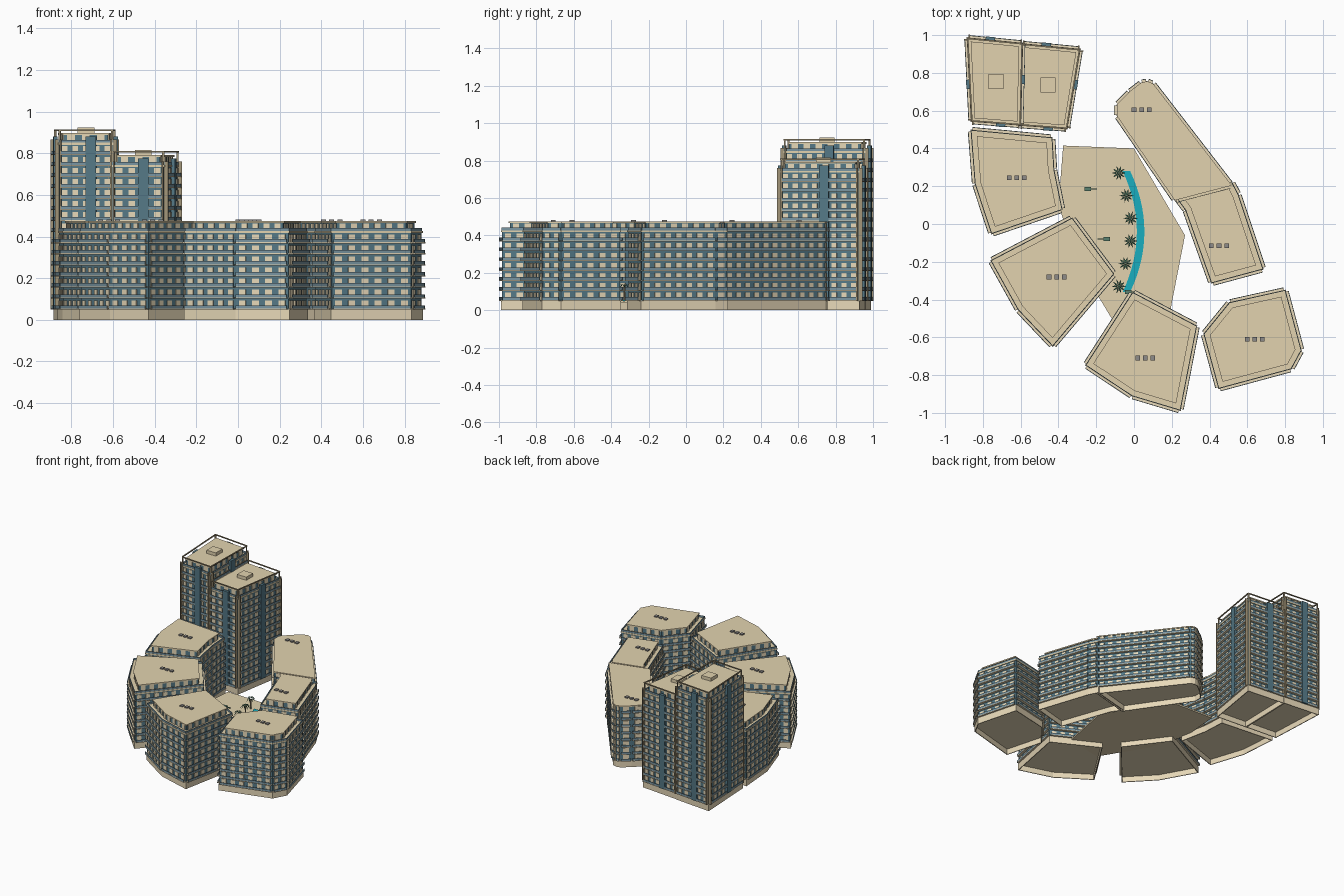
import bpy, bmesh, math
from mathutils import Vector

if "Cube" in bpy.data.objects:
    bpy.data.objects.remove(bpy.data.objects["Cube"])

COLORS = {
    "stone": (0.80, 0.69, 0.48, 1), "roof": (0.76, 0.65, 0.43, 1),
    "glass": (0.09, 0.19, 0.24, 1), "rail": (0.19, 0.30, 0.36, 1),
    "bronze": (0.36, 0.30, 0.19, 1), "metal": (0.27, 0.26, 0.25, 1),
    "water": (0.01, 0.42, 0.52, 1), "leaf": (0.04, 0.11, 0.07, 1),
    "bench": (0.10, 0.22, 0.16, 1),
}
MATS = {}
for key, col in COLORS.items():
    MATS[key] = bpy.data.materials.new(key)
    MATS[key].diffuse_color = col

PARTS = {}
BASE, FLOOR = 0.05, 0.053


def part(name, mat):
    if name not in PARTS:
        PARTS[name] = (bmesh.new(), mat)
    return PARTS[name][0]


def ccw(pts):
    pts = [Vector(p) for p in pts]
    area = sum(a.x * b.y - b.x * a.y for a, b in zip(pts, pts[1:] + pts[:1]))
    return pts if area > 0 else pts[::-1]


def prism(name, mat, pts, z0, z1):
    bm, pts = part(name, mat), ccw(pts)
    lo = [bm.verts.new((p.x, p.y, z0)) for p in pts]
    hi = [bm.verts.new((p.x, p.y, z1)) for p in pts]
    bm.faces.new(lo[::-1])
    bm.faces.new(hi)
    for i in range(len(pts)):
        j = (i + 1) % len(pts)
        bm.faces.new((lo[i], lo[j], hi[j], hi[i]))


def inset(pts, d):
    pts, out = ccw(pts), []
    for i, p in enumerate(pts):
        a = (p - pts[i - 1]).normalized()
        b = (pts[(i + 1) % len(pts)] - p).normalized()
        na, nb = Vector((-a.y, a.x)), Vector((-b.y, b.x))
        out.append(p + (na + nb) * (d / (1 + na.dot(nb))))
    return out


def edges(pts):
    pts = ccw(pts)
    for a, b in zip(pts, pts[1:] + pts[:1]):
        t = (b - a).normalized()
        yield a, t, Vector((t.y, -t.x)), (b - a).length


def strip(name, mat, edge, s0, s1, d0, d1, z0, z1):
    # box along a wall edge: s = distance along it, d = distance outwards
    a, t, n, _ = edge
    prism(name, mat, [a + t * s0 + n * d0, a + t * s1 + n * d0,
                      a + t * s1 + n * d1, a + t * s0 + n * d1], z0, z1)


def box(name, mat, x, y, sx, sy, z0, z1):
    prism(name, mat, [(x - sx / 2, y - sy / 2), (x + sx / 2, y - sy / 2),
                      (x + sx / 2, y + sy / 2), (x - sx / 2, y + sy / 2)], z0, z1)


def hollow_base(tag, outline):
    # plinth open underneath: mitred walls and a deck
    outer, inner = inset(outline, 0), inset(outline, 0.006)
    for i in range(len(outer)):
        prism(tag + "_base", "stone", [outer[i - 1], outer[i], inner[i], inner[i - 1]], 0, BASE)
    prism(tag + "_base_deck", "stone", inset(outline, 0.003), BASE - 0.008, BASE - 0.001)


def panels(tag, wall, z, pitch=0.062):
    # stone piers between the windows of one floor
    for e in edges(wall):
        n = max(1, round(e[3] / pitch))
        step = e[3] / n
        for k in range(n):
            s = (k + 0.5) * step
            strip(tag + "_wall_panels", "stone", e, s - step * .26, s + step * .26,
                  -0.003, 0.004, z + 0.004, z + FLOOR - 0.01)


def storeys(tag, wall, count, pitch=0.062, depth=0.02):
    # glass core with a stone pier grid and balconies on each edge
    prism(tag + "_glass_walls", "glass", wall, BASE, BASE + count * FLOOR - 0.004)
    for f in range(count):
        z = BASE + f * FLOOR
        panels(tag, wall, z, pitch)
        for e in edges(wall):
            m = min(0.004, e[3] * 0.1)
            strip(tag + "_balcony_slabs", "stone", e, m, e[3] - m, -0.002, depth, z, z + 0.005)
            strip(tag + "_balcony_rails", "rail", e, m, e[3] - m, depth - 0.004, depth - 0.001,
                  z + 0.005, z + 0.02)


def top_floor(tag, wall, z, d):
    # terrace deck, rail, recessed storey and flat roof
    prism(tag + "_terrace", "roof", inset(wall, -0.005), z - 0.004, z + 0.006)
    for e in edges(wall):
        strip(tag + "_terrace_rail", "rail", e, 0, e[3], 0, 0.003, z + 0.006, z + 0.02)
    inner = inset(wall, d)
    prism(tag + "_top_glass", "glass", inner, z, z + FLOOR - 0.006)
    panels(tag, inner, z)
    prism(tag + "_roof", "roof", inset(inner, -0.007), z + FLOOR - 0.009, z + FLOOR)


def block(tag, outline, vents, setback=True):
    wall = inset(outline, 0.012)
    hollow_base(tag, inset(outline, 0.006))
    top = BASE + 7 * FLOOR
    storeys(tag, wall, 7 if setback else 8)
    if setback:
        top_floor(tag, wall, top, 0.033)
    else:
        prism(tag + "_roof", "roof", inset(wall, -0.005), top + FLOOR - 0.008, top + FLOOR)
    for k in (-1, 0, 1):
        box(tag + "_roof_vents", "metal", vents[0] + k * 0.04, vents[1], 0.024, 0.026,
            top + FLOOR, top + FLOOR + 0.008)


def tower(tag, outline, count, room, frame_top):
    wall = inset(outline, 0.014)
    top = BASE + count * FLOOR
    hollow_base(tag, inset(outline, 0.008))
    storeys(tag, wall, count, 0.055, 0.018)
    top_floor(tag, wall, top, 0.022)
    for e in edges(wall):
        mid = e[3] / 2 + 0.025
        # dark glazed stair strip, corner fins and roof frame
        strip(tag + "_stair_glass", "glass", e, mid - 0.025, mid + 0.025, 0, 0.02, BASE, top + 0.035)
        for s in (0.006, e[3] - 0.006):
            strip(tag + "_corner_fins", "bronze", e, s - 0.004, s + 0.004, 0, 0.021, BASE, top + 0.022)
        strip(tag + "_roof_frame", "bronze", e, 0, e[3], -0.004, 0.004, frame_top - 0.007, frame_top)
        for s in (0.0, e[3] - 0.007):
            strip(tag + "_roof_frame_posts", "bronze", e, s, s + 0.007, -0.004, 0.003, top, frame_top - 0.007)
    box(tag + "_lift_room", "roof", room[0], room[1], 0.08, 0.08, top + FLOOR - 0.001, top + FLOOR + 0.025)


# towers, sharing their middle wall
tower("tall_tower", [(-0.895, .998), (-0.578, .967), (-0.589, .511), (-0.872, .533)], 15, (-0.73, 0.755), 0.915)
tower("short_tower", [(-0.605, .967), (-0.272, .935), (-0.345, .492), (-0.616, .512)], 13, (-0.455, 0.735), 0.81)

# ring of residential blocks
block("west_block", [(-.873, .507), (-.425, .465), (-.415, .29), (-.37, .07), (-.76, -.063), (-.85, .21)],
      (-0.62, 0.245))
block("southwest_block", [(-.325, .043), (-.095, -.265), (-.43, -.66), (-.62, -.46), (-.77, -.19)],
      (-0.41, -0.28))
block("south_block", [(-.01, -.35), (.342, -.535), (.252, -.998), (-.015, -.918), (-.268, -.75)],
      (0.06, -0.71))
block("southeast_block", [(.807, -.34), (.895, -.67), (.838, -.775), (.442, -.882), (.36, -.58), (.5, -.408)],
      (0.64, -0.61))
block("east_block", [(.522, .232), (.56, .16), (.695, -.245), (.405, -.323), (.265, .07), (.205, .15)],
      (0.45, -0.115))
block("long_block", [(-.098, .57), (-.098, .635), (-.03, .705), (.035, .755), (.07, .763), (.105, .75),
                     (.53, .2), (.213, .117)], (0.04, 0.605), False)

# courtyard plaza
prism("plaza", "roof", [(-.375, .415), (0, .4), (.27, -.06), (.19, -.47), (-.1, -.53), (-.3, -.2), (-.4, .1)],
      0.038, 0.05)

# curved pool
N = 16
arc = [(0.035 - 0.075 * ((i / N - 0.5) * 2) ** 2, 0.28 - 0.64 * i / N) for i in range(N + 1)]
prism("pool", "water", [(x - .02, y) for x, y in arc] + [(x + .02, y) for x, y in arc[::-1]], 0.05, 0.055)

# palms along the pool
for px, py in [(-.08, .27), (-.04, .15), (-.018, .03), (-.018, -.09), (-.045, -.21), (-.08, -.33)]:
    ring = [(px + .004 * math.cos(k * math.pi / 3), py + .004 * math.sin(k * math.pi / 3)) for k in range(6)]
    prism("palm_trunks", "bronze", ring, 0.05, 0.128)
    bm = part("palm_leaves", "leaf")
    for k in range(10):
        a = k * math.tau / 10
        u, v = Vector((math.cos(a), math.sin(a), 0)), Vector((-math.sin(a), math.cos(a), 0))
        c, up = Vector((px, py, 0.128)), Vector((0, 0, 1))
        q = [c, c + u * .02 - v * .005 + up * .01, c + u * .038 - up * .012, c + u * .02 + v * .005 + up * .01]
        bm.faces.new([bm.verts.new(p) for p in q])

# small courtyard benches with a side arm
for bx, by, s in [(-.245, .185, 1), (-.145, -.08, -1), (-.03, -.36, 1)]:
    box("bench_seats", "bench", bx, by, 0.035, 0.02, 0.05, 0.066)
    box("bench_arms", "bench", bx + s * 0.032, by, 0.035, 0.006, 0.056, 0.062)

# turn every collected part into an object
for name, (bm, mat) in PARTS.items():
    bmesh.ops.recalc_face_normals(bm, faces=bm.faces)
    me = bpy.data.meshes.new(name)
    bm.to_mesh(me)
    bm.free()
    me.materials.append(MATS[mat])
    bpy.context.collection.objects.link(bpy.data.objects.new(name, me))

for m in bpy.data.materials:
    if m.users and not m.is_grease_pencil:
        m.use_nodes = True
        m.node_tree.nodes["Principled BSDF"].inputs["Base Color"].default_value = m.diffuse_color
